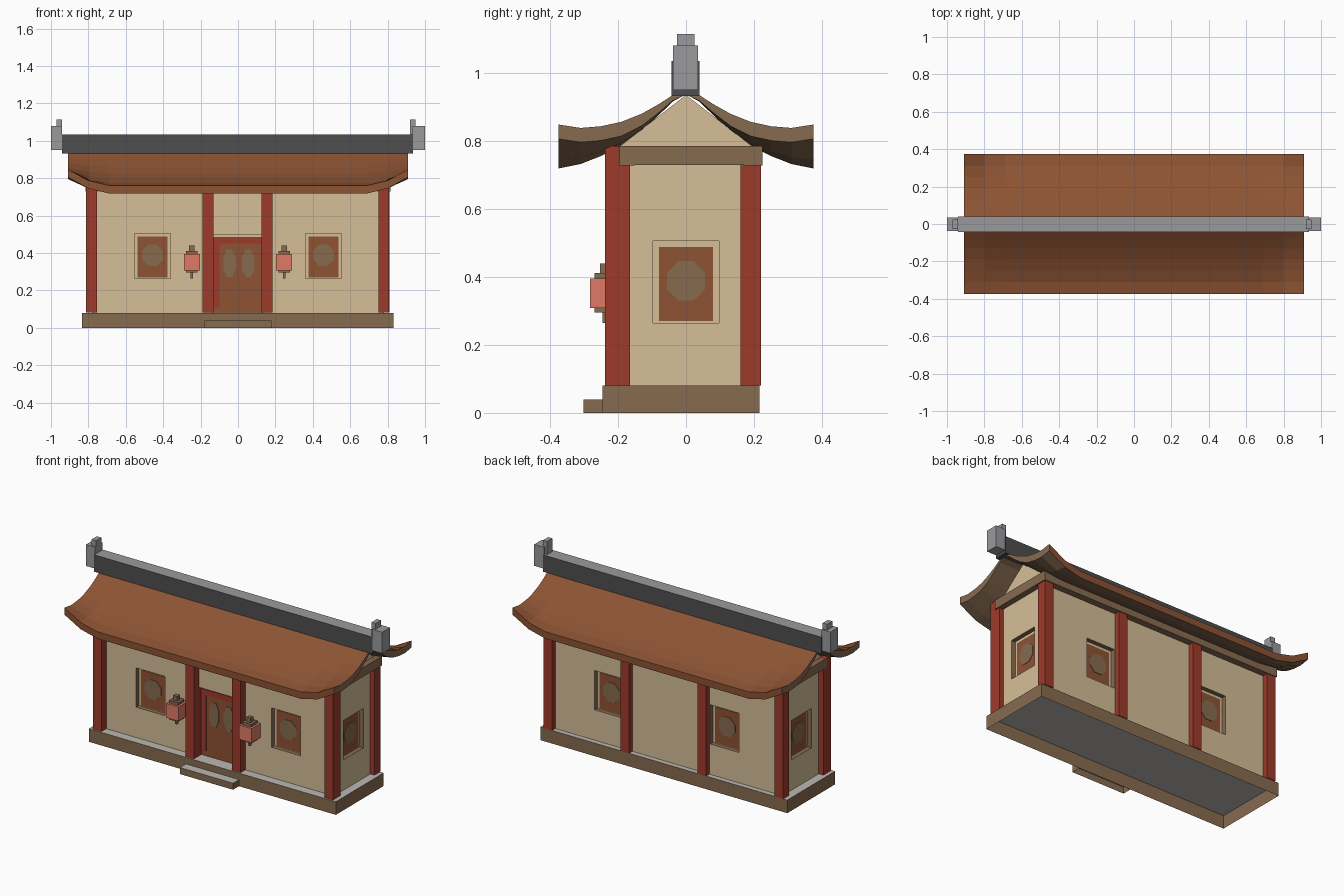
import bpy, bmesh, math

if "Cube" in bpy.data.objects:
    bpy.data.objects.remove(bpy.data.objects["Cube"])


def material(name, hex_colour):
    rgb = [int(hex_colour[i:i + 2], 16) / 255 for i in (0, 2, 4)]
    lin = [c / 12.92 if c <= 0.04045 else ((c + 0.055) / 1.055) ** 2.4 for c in rgb]
    m = bpy.data.materials.new(name)
    m.diffuse_color = (*lin, 1)
    m.use_nodes = True
    m.node_tree.nodes["Principled BSDF"].inputs["Base Color"].default_value = m.diffuse_color
    return m


PLASTER = material("cream_plaster", "d5bf98")
WOOD = material("brown_wood", "876b50")
RED = material("red_paint", "9e3b2b")
TILE = material("roof_tile", "8c5333")
FLOOR = material("pale_stone", "bcb8b2")
GREY = material("grey_stone", "9a9a9e")
DARK = material("dark_ridge", "4e4e4e")
PINK = material("lantern_pink", "e07a66")
PANEL = material("window_brown", "8d5234")


def finish(name, bm, mats, rule=None):
    bmesh.ops.recalc_face_normals(bm, faces=bm.faces)
    bm.normal_update()
    if rule:
        for f in bm.faces:
            f.material_index = rule(f)
    me = bpy.data.meshes.new(name)
    bm.to_mesh(me)
    bm.free()
    for m in mats:
        me.materials.append(m)
    ob = bpy.data.objects.new(name, me)
    bpy.context.collection.objects.link(ob)
    return ob


def add_prism(bm, a, b):
    """Solid between two matching polygons."""
    va, vb = [bm.verts.new(p) for p in a], [bm.verts.new(p) for p in b]
    n = len(a)
    bm.faces.new(va)
    bm.faces.new(vb[::-1])
    for i in range(n):
        j = (i + 1) % n
        bm.faces.new((va[i], va[j], vb[j], vb[i]))


def add_box(bm, x0, x1, y0, y1, z0, z1):
    lo = [(x0, y0), (x1, y0), (x1, y1), (x0, y1)]
    add_prism(bm, [(x, y, z0) for x, y in lo], [(x, y, z1) for x, y in lo])


def box(name, bounds, *mats, rule=None, open_bottom=False):
    bm = bmesh.new()
    add_box(bm, *bounds)
    if open_bottom:
        bmesh.ops.recalc_face_normals(bm, faces=bm.faces)
        bm.normal_update()
        under = [f for f in bm.faces if f.normal.z < -.5]
        bmesh.ops.delete(bm, geom=under, context="FACES_ONLY")
    return finish(name, bm, mats, rule)


def flat_faces(f):
    return 1 if abs(f.normal.z) > 0.5 else 0


# Shapes on a wall: u runs along the wall, d is the depth behind its surface
FX, FY0, FY1 = 0.78, -0.19, 0.185


def on_wall(side, u, z, d):
    return {"front": (u, FY0 + d, z), "back": (u, FY1 - d, z),
            "right": (FX - d, u, z), "left": (-FX + d, u, z)}[side]


def add_plate(bm, side, pts, d0, d1):
    add_prism(bm, [on_wall(side, u, z, d0) for u, z in pts],
              [on_wall(side, u, z, d1) for u, z in pts])


def plate(name, side, pts, d0, d1, mat):
    bm = bmesh.new()
    add_plate(bm, side, pts, d0, d1)
    return finish(name, bm, [mat])


def rect(u0, u1, z0, z1):
    return [(u0, z0), (u1, z0), (u1, z1), (u0, z1)]


def oval(u, z, ru, rz, n=8):
    return [(u + ru * math.cos(math.tau * (i + .5) / n),
             z + rz * math.sin(math.tau * (i + .5) / n)) for i in range(n)]


# Hollow stone base and step
box("base", (-.835, .832, -.245, .216, 0, .08), WOOD, FLOOR, rule=flat_faces, open_bottom=True)
box("step", (-.18, .178, -.302, -.245, 0, .04), WOOD, FLOOR, rule=flat_faces, open_bottom=True)

# Walls with recessed windows and doorway
windows = [("front", -.457), ("front", .457), ("back", -.39), ("back", .39),
           ("left", 0), ("right", 0)]
DEEP = 0.03
walls = box("walls", (-FX, FX, FY0, FY1, .08, .785), PLASTER)
bm = bmesh.new()
for side, u in windows:
    add_plate(bm, side, rect(u - .097, u + .097, .265, .505), -.02, DEEP)
add_plate(bm, "front", rect(-.135, .13, .07, .50), -.02, DEEP)
cutter = finish("recess_cutter", bm, [WOOD])
cutter.hide_render = True
mod = walls.modifiers.new("recesses", "BOOLEAN")
mod.object = cutter
mod.solver = "EXACT"
mod.material_mode = "TRANSFER"
dg = bpy.context.evaluated_depsgraph_get()
cut = bpy.data.meshes.new_from_object(walls.evaluated_get(dg))
# The walls stand on the base, so their hidden underside is left out
bm = bmesh.new()
bm.from_mesh(cut)
under = [f for f in bm.faces if f.normal.z < -.5 and f.calc_center_median().z < .09]
bmesh.ops.delete(bm, geom=under, context="FACES_ONLY")
bm.to_mesh(cut)
bm.free()
walls.modifiers.clear()
walls.data = cut
bpy.data.objects.remove(cutter)

# Window plates inside the recesses
for side, u in windows:
    plate(f"{side}_window_back", side, rect(u - .097, u + .097, .265, .505), DEEP - .003, DEEP + .002, PLASTER)
    plate(f"{side}_window_panel", side, rect(u - .08, u + .08, .27, .488), DEEP - .006, DEEP, PANEL)
    plate(f"{side}_window_centre", side, oval(u, .388, .06, .063), DEEP - .009, DEEP - .001, WOOD)

# Double door
plate("door_back", "front", rect(-.135, .13, .081, .50), DEEP - .003, DEEP + .002, PLASTER)
plate("door_panel", "front", rect(-.135, .13, .081, .486), DEEP - .006, DEEP, PANEL)
plate("door_lintel", "front", rect(-.135, .13, .452, .486), DEEP - .009, DEEP - .001, RED)
plate("door_side", "front", rect(-.135, -.098, .11, .452), DEEP - .009, DEEP - .001, RED)
for u in (-.045, .055):
    plate("door_light", "front", oval(u, .345, .036, .08), DEEP - .009, DEEP - .001, WOOD)

# Columns
for x in (-.784, -.16, .155, .779):
    box("front_column", (x - .029, x + .029, -.238, -.164, .081, .785), RED)
for x in (-.78, -.26, .26, .78):
    box("back_column", (x - .029, x + .029, .16, .22, .081, .76), RED)

# Beams around the top of the walls
box("front_beam", (-.815, .815, -.195, -.15, .728, .785), WOOD)
box("back_beam", (-.815, .815, .17, .225, .728, .785), WOOD)
for s in (-1, 1):
    x0, x1 = sorted((s * .75, s * .8155))
    box("side_beam", (x0, x1, -.1945, .2245, .7285, .7845), WOOD)

# Gable
bm = bmesh.new()
tri = [(-.195, .784), (.195, .784), (0, .935)]
add_prism(bm, [(-FX, y, z) for y, z in tri], [(FX, y, z) for y, z in tri])
finish("gable", bm, [PLASTER])

# Curved roof with lifted ends
half = [(0, .945), (.04, .934), (.08, .908), (.13, .88), (.19, .856),
        (.25, .843), (.31, .838), (.375, .848)]
profile = [(-y, z) for y, z in half[:0:-1]] + half
xs = [-.91, -.80, -.69, .69, .80, .91]


def roof_ring(x):
    lift = (max(0, abs(x) - .69) / .22) ** 1.7
    top = [(x, y, z - .087 * (1 - lift) * (abs(y) / .375) ** 1.6) for y, z in profile]
    low = [(x, y, z - .008 - .034 * min(1, abs(y) / .16)) for _, y, z in top]
    return top + low[::-1]


bm = bmesh.new()
rings = [[bm.verts.new(p) for p in roof_ring(x)] for x in xs]
n = len(rings[0])
for a, b in zip(rings, rings[1:]):
    for i in range(n):
        j = (i + 1) % n
        bm.faces.new((a[i], a[j], b[j], b[i]))
for r in (rings[0], rings[-1]):
    for i in range(n // 2 - 1):
        bm.faces.new((r[i], r[i + 1], r[n - 2 - i], r[n - 1 - i]))
finish("roof", bm, [TILE, WOOD],
       lambda f: 1 if abs(f.normal.x) > .8 or f.normal.z < -.3 else 0)

# Ridge and its end blocks
box("ridge", (-.942, .936, -.042, .04, .932, 1.035), DARK, GREY,
    rule=lambda f: 1 if f.normal.z > .5 else 0)
for x0, x1, n0, n1 in ((-1, -.94, -.97, -.94), (.934, 1, .92, .948)):
    box("ridge_end", (x0, x1, -.038, .036, .95, 1.08), GREY)
    box("ridge_end_cap", (n0, n1, -.026, .025, 1.035, 1.115), GREY)

# Lanterns
for x in (-.247, .247):
    for part, r, z0, z1, mat in (("lantern", .043, .308, .395, PINK),
                                 ("lantern_top", .03, .395, .412, WOOD),
                                 ("lantern_hook", .014, .412, .44, WOOD),
                                 ("lantern_bottom", .03, .295, .308, WOOD),
                                 ("lantern_tassel", .007, .265, .295, WOOD)):
        box(part, (x - r, x + r, -.239 - r, -.239 + r, z0, z1), mat)
